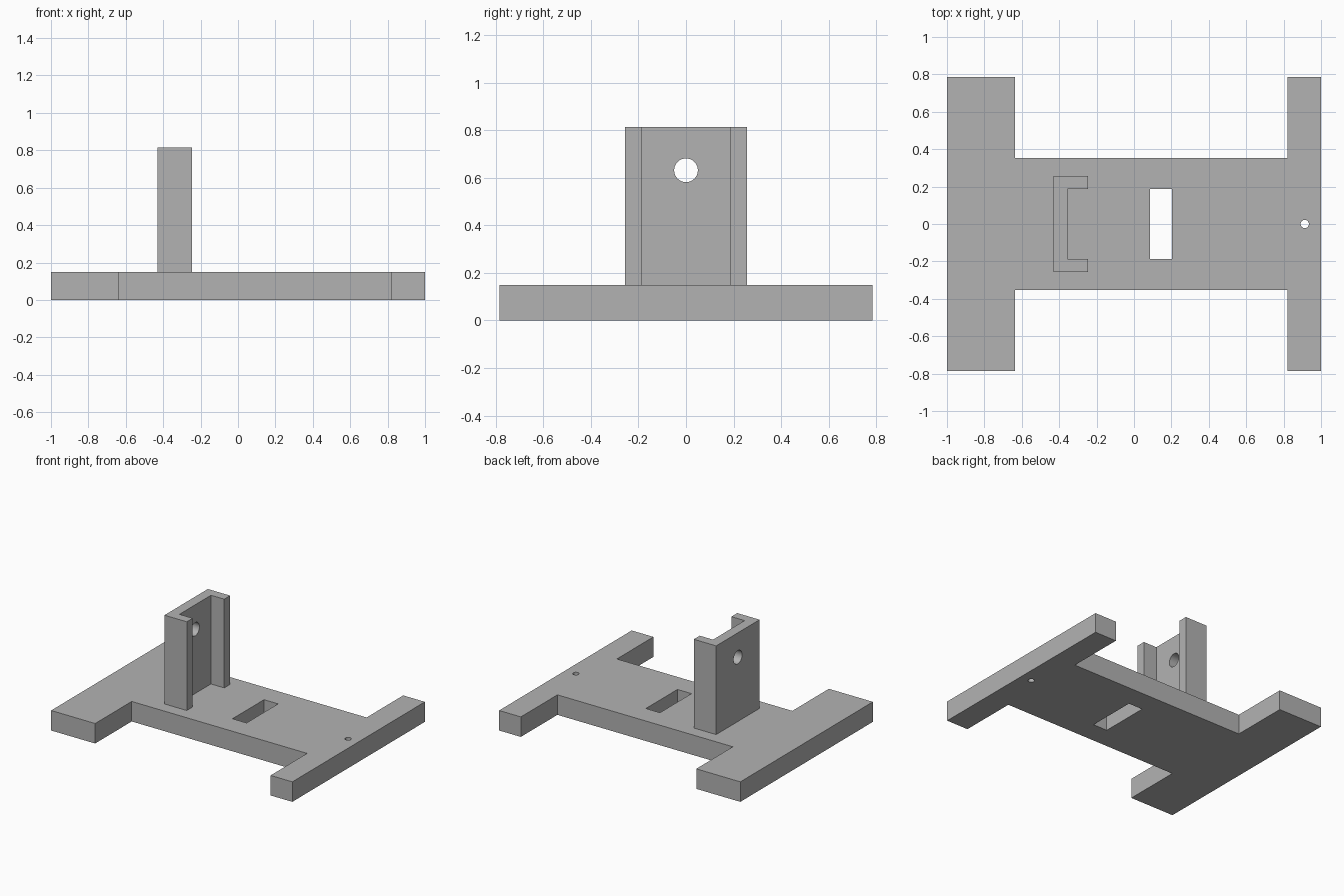
import bpy, bmesh, math

if "Cube" in bpy.data.objects:
    bpy.data.objects.remove(bpy.data.objects["Cube"], do_unlink=True)

grey = bpy.data.materials.new("plain grey")
grey.use_nodes = True
colour = (0.45, 0.45, 0.45, 1)
grey.diffuse_color = colour
grey.node_tree.nodes["Principled BSDF"].inputs["Base Color"].default_value = colour


def prism(name, outline, z0, z1):
    """Extrude a closed xy outline from z0 up to z1."""
    bm = bmesh.new()
    face = bm.faces.new([bm.verts.new((x, y, z0)) for x, y in outline])
    top = bmesh.ops.extrude_face_region(bm, geom=[face])["geom"]
    bmesh.ops.translate(bm, vec=(0, 0, z1 - z0),
                        verts=[v for v in top if isinstance(v, bmesh.types.BMVert)])
    bmesh.ops.recalc_face_normals(bm, faces=bm.faces[:])
    mesh = bpy.data.meshes.new(name)
    bm.to_mesh(mesh)
    bm.free()
    mesh.materials.append(grey)
    obj = bpy.data.objects.new(name, mesh)
    bpy.context.collection.objects.link(obj)
    return obj


def circle(cx, cy, r, n=32):
    return [(cx + r * math.cos(2 * math.pi * i / n),
             cy + r * math.sin(2 * math.pi * i / n)) for i in range(n)]


def cut(target, cutter):
    """Subtract the cutter, then discard it."""
    cutter.hide_render = True
    mod = target.modifiers.new("cut", "BOOLEAN")
    mod.operation = "DIFFERENCE"
    mod.solver = "EXACT"
    mod.object = cutter
    bpy.context.view_layer.objects.active = target
    bpy.ops.object.modifier_apply(modifier=mod.name)
    bpy.data.objects.remove(cutter, do_unlink=True)


def smooth(obj):
    bpy.ops.object.select_all(action="DESELECT")
    obj.select_set(True)
    bpy.context.view_layer.objects.active = obj
    bpy.ops.object.shade_smooth_by_angle(angle=math.radians(30))


def mirrored(half):
    """Complete an outline given on its +y side."""
    return half + [(x, -y) for x, y in reversed(half)]


THICK, TOP = 0.15, 0.815

# Base plate with a wide and a narrow cross bar
base = prism("base_plate", mirrored([
    (-1, 0.785), (-0.635, 0.785), (-0.635, 0.352),
    (0.82, 0.352), (0.82, 0.785), (1, 0.785)]), 0, THICK)

# Slot and pin hole through the base
cut(base, prism("slot_cutter", mirrored([(0.085, 0.187), (0.202, 0.187)]), -0.1, 0.3))
cut(base, prism("pin_cutter", circle(0.913, 0, 0.022), -0.1, 0.3))
smooth(base)

# Upright channel bracket, open towards +x
bracket = prism("channel_bracket", mirrored([
    (-0.43, 0.257), (-0.245, 0.257), (-0.245, 0.187), (-0.355, 0.187)]), THICK, TOP)

# Round hole through the bracket's web
hole = prism("hole_cutter", circle(0, 0, 0.05), -0.1, 0.1)
hole.rotation_euler = (0, math.pi / 2, 0)
hole.location = (-0.39, 0, 0.632)
bpy.context.view_layer.update()
cut(bracket, hole)
smooth(bracket)
